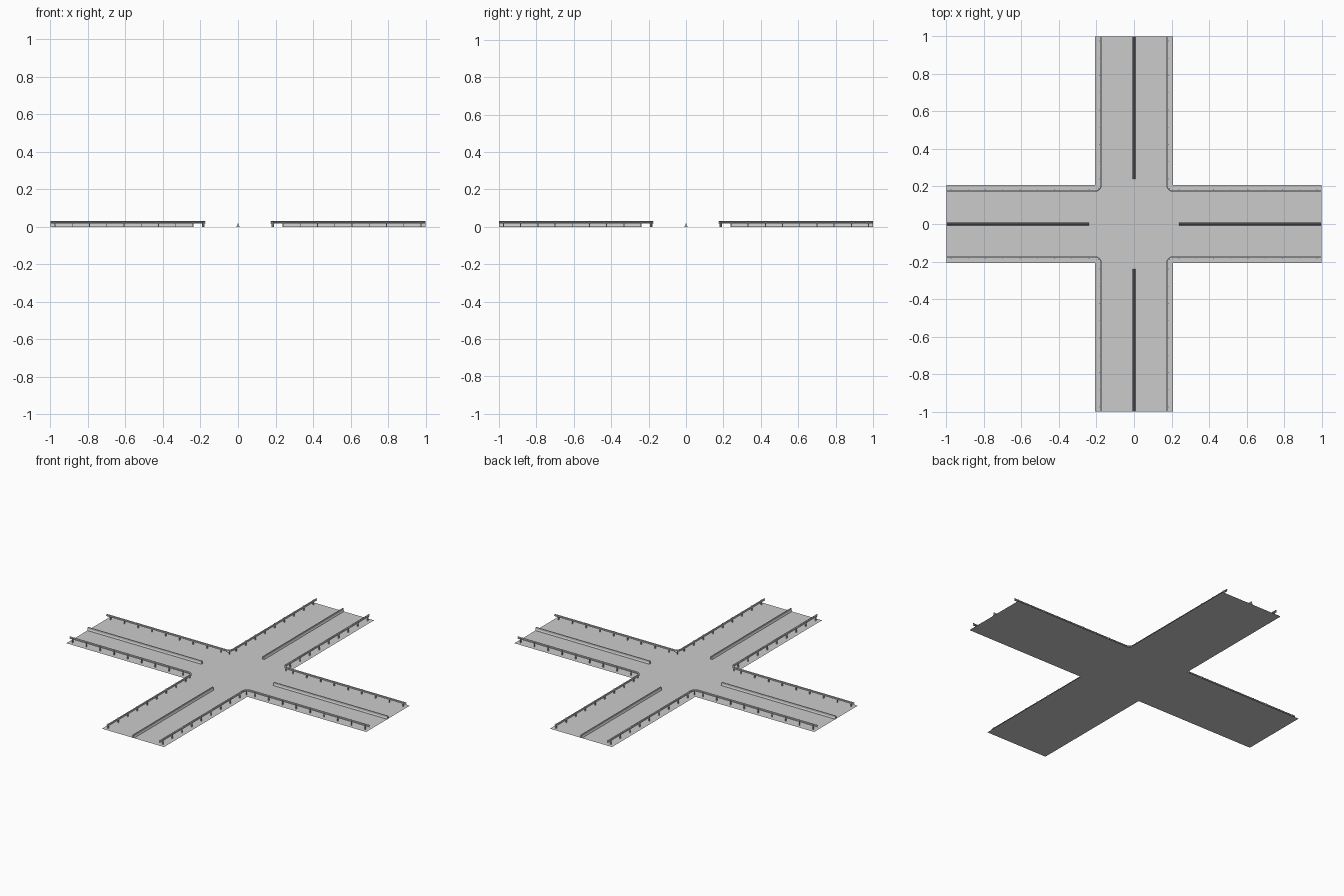
import bpy, bmesh, math
from mathutils import Matrix, Vector

if "Cube" in bpy.data.objects:
    bpy.data.objects.remove(bpy.data.objects["Cube"])

HALF = 0.207      # half width of each road
RAIL = 0.175      # rail distance from road centre
R = 0.03          # rail corner radius


def finish(name, bm, mirror=(True, True)):
    bmesh.ops.recalc_face_normals(bm, faces=bm.faces)
    mesh = bpy.data.meshes.new(name)
    bm.to_mesh(mesh)
    bm.free()
    ob = bpy.data.objects.new(name, mesh)
    bpy.context.collection.objects.link(ob)
    if any(mirror):
        m = ob.modifiers.new("Mirror", 'MIRROR')
        m.use_axis = (mirror[0], mirror[1], False)
        m.use_mirror_merge = False
    return ob


def sweep(bm, path, profile):
    # path: (point, outward normal) pairs; profile: closed (offset, z) loop
    rings = [[bm.verts.new((p.x + n.x * d, p.y + n.y * d, z)) for d, z in profile]
             for p, n in path]
    k = len(profile)
    for a, b in zip(rings, rings[1:]):
        for i in range(k):
            j = (i + 1) % k
            bm.faces.new((a[i], a[j], b[j], b[i]))
    bm.faces.new(rings[0])
    bm.faces.new(rings[-1][::-1])


def box(bm, x, y, z0, z1, sx, sy, angle=0):
    mat = (Matrix.Translation((x, y, (z0 + z1) / 2)) @ Matrix.Rotation(angle, 4, 'Z')
           @ Matrix.Diagonal((sx, sy, z1 - z0, 1)))
    bmesh.ops.create_cube(bm, size=1, matrix=mat)


# crossing road surface: one flat cross-shaped sheet
bm = bmesh.new()
quarter = [(1, -HALF), (1, HALF), (HALF, HALF)]
outline = []
for q in range(4):
    rot = Matrix.Rotation(q * math.pi / 2, 2)
    outline += [rot @ Vector(p) for p in quarter]
outline = [Vector((p.x, p.y, 0)) for p in outline]
bm.faces.new([bm.verts.new(p) for p in outline])
finish("road_surface", bm, (False, False))

# guard rail: corrugated beam running round each inner corner
path = [(Vector((1, RAIL)), Vector((0, 1)))]
centre = Vector((RAIL + R, RAIL + R))
for i in range(7):
    a = math.radians(270 - 15 * i)
    d = Vector((math.cos(a), math.sin(a)))
    path.append((centre + d * R, -d))
path.append((Vector((RAIL, 1)), Vector((1, 0))))
face = [(0.002, 0.017), (-0.002, 0.019), (-0.002, 0.021), (0.002, 0.023),
        (0.002, 0.025), (-0.002, 0.027), (-0.002, 0.029), (0.002, 0.030)]
back = [(d + 0.0015, z) for d, z in reversed(face)]
bm = bmesh.new()
sweep(bm, path, face + back)
finish("guard_rail", bm)

# posts behind the rail
bm = bmesh.new()
for i in range(9):
    t = 0.24 + i * 0.092
    box(bm, t, RAIL + 0.006, 0, 0.028, 0.005, 0.006)
    box(bm, RAIL + 0.006, t, 0, 0.028, 0.006, 0.005)
c = RAIL + R - (R - 0.006) * math.sqrt(0.5)
box(bm, c, c, 0, 0.028, 0.006, 0.005, math.pi / 4)
finish("rail_posts", bm)

# centre dividers: tapered concrete barriers on all four arms
barrier = [(-0.007, 0), (-0.007, 0.003), (-0.004, 0.008), (-0.003, 0.018),
           (0.003, 0.018), (0.004, 0.008), (0.007, 0.003), (0.007, 0)]
bm = bmesh.new()
sweep(bm, [(Vector((0.24, 0)), Vector((0, 1))), (Vector((1, 0)), Vector((0, 1)))], barrier)
finish("centre_divider_x", bm, (True, False))
bm = bmesh.new()
sweep(bm, [(Vector((0, 0.24)), Vector((1, 0))), (Vector((0, 1)), Vector((1, 0)))], barrier)
finish("centre_divider_y", bm, (False, True))
